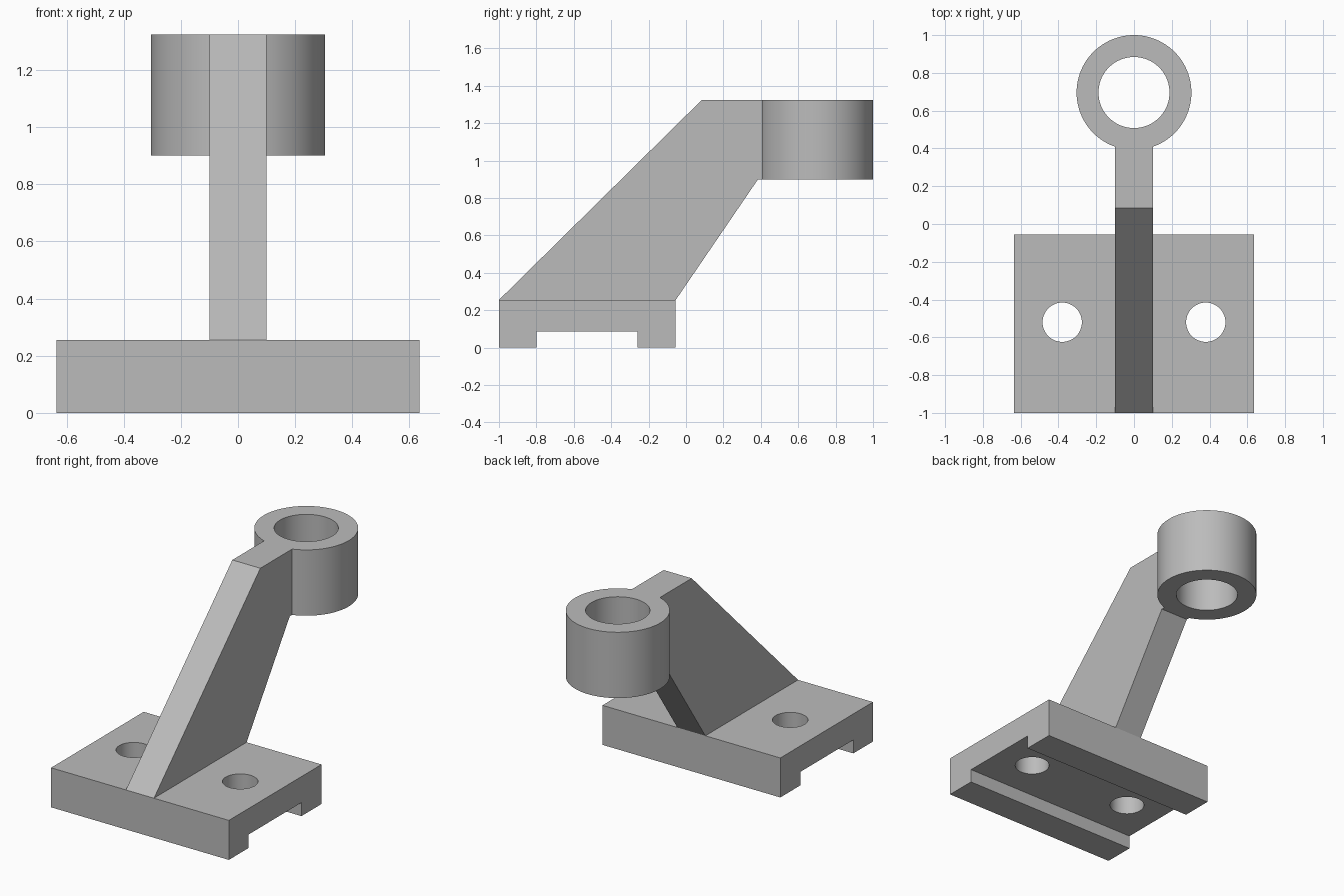
import bpy
import bmesh
from math import radians
from mathutils import Matrix, Vector

cube = bpy.data.objects.get("Cube")
if cube:
    bpy.data.objects.remove(cube, do_unlink=True)

grey = bpy.data.materials.new("plain grey")
grey.use_nodes = True
colour = (0.5, 0.5, 0.5, 1)
grey.diffuse_color = colour
grey.node_tree.nodes["Principled BSDF"].inputs["Base Color"].default_value = colour


def add_object(name, bm):
    bmesh.ops.recalc_face_normals(bm, faces=bm.faces[:])
    mesh = bpy.data.meshes.new(name)
    bm.to_mesh(mesh)
    bm.free()
    mesh.materials.append(grey)
    obj = bpy.data.objects.new(name, mesh)
    bpy.context.collection.objects.link(obj)
    return obj


def side_profile(name, points, half_width):
    """Extrude a (y, z) outline symmetrically along x."""
    bm = bmesh.new()
    face = bm.faces.new([bm.verts.new((-half_width, y, z)) for y, z in points])
    grown = bmesh.ops.extrude_face_region(bm, geom=[face])["geom"]
    verts = [v for v in grown if isinstance(v, bmesh.types.BMVert)]
    bmesh.ops.translate(bm, verts=verts, vec=Vector((2 * half_width, 0, 0)))
    return add_object(name, bm)


def cylinder(name, x, y, radius, low, high):
    bm = bmesh.new()
    bmesh.ops.create_cone(bm, cap_ends=True, segments=96, radius1=radius, radius2=radius,
                          depth=high - low,
                          matrix=Matrix.Translation((x, y, (low + high) / 2)))
    return add_object(name, bm)


def combine(target, other, operation):
    """Apply a boolean and discard the helper."""
    mod = target.modifiers.new(operation.lower(), "BOOLEAN")
    mod.operation = operation
    mod.solver = "EXACT"
    mod.object = other
    bpy.context.view_layer.objects.active = target
    bpy.ops.object.modifier_apply(modifier=mod.name)
    bpy.data.objects.remove(other, do_unlink=True)


# Base plate with a channel underneath
BASE_TOP = 0.255
bracket = side_profile("bracket", [
    (-1, 0), (-0.8, 0), (-0.8, 0.087), (-0.26, 0.087),
    (-0.26, 0), (-0.055, 0), (-0.055, BASE_TOP), (-1, BASE_TOP)], 0.635)

# Mounting holes
for side in (-1, 1):
    combine(bracket, cylinder("bolt_hole", side * 0.38, -0.52, 0.104, -0.1, 0.4), "DIFFERENCE")

# Leaning arm
RING_LOW, RING_HIGH = 0.9, 1.325
arm = side_profile("arm", [
    (-1, BASE_TOP), (-0.055, BASE_TOP), (0.385, RING_LOW),
    (0.46, RING_LOW), (0.46, RING_HIGH), (0.085, RING_HIGH)], 0.1)
combine(bracket, arm, "UNION")

# Ring with its bore
RING_Y = 0.696
combine(bracket, cylinder("ring", 0, RING_Y, 0.304, RING_LOW, RING_HIGH), "UNION")
combine(bracket, cylinder("bore", 0, RING_Y, 0.188, 0.7, 1.5), "DIFFERENCE")

# Smooth the round walls, keep edges sharp
bpy.ops.object.select_all(action="DESELECT")
bracket.select_set(True)
bpy.context.view_layer.objects.active = bracket
bpy.ops.object.shade_smooth_by_angle(angle=radians(30))
